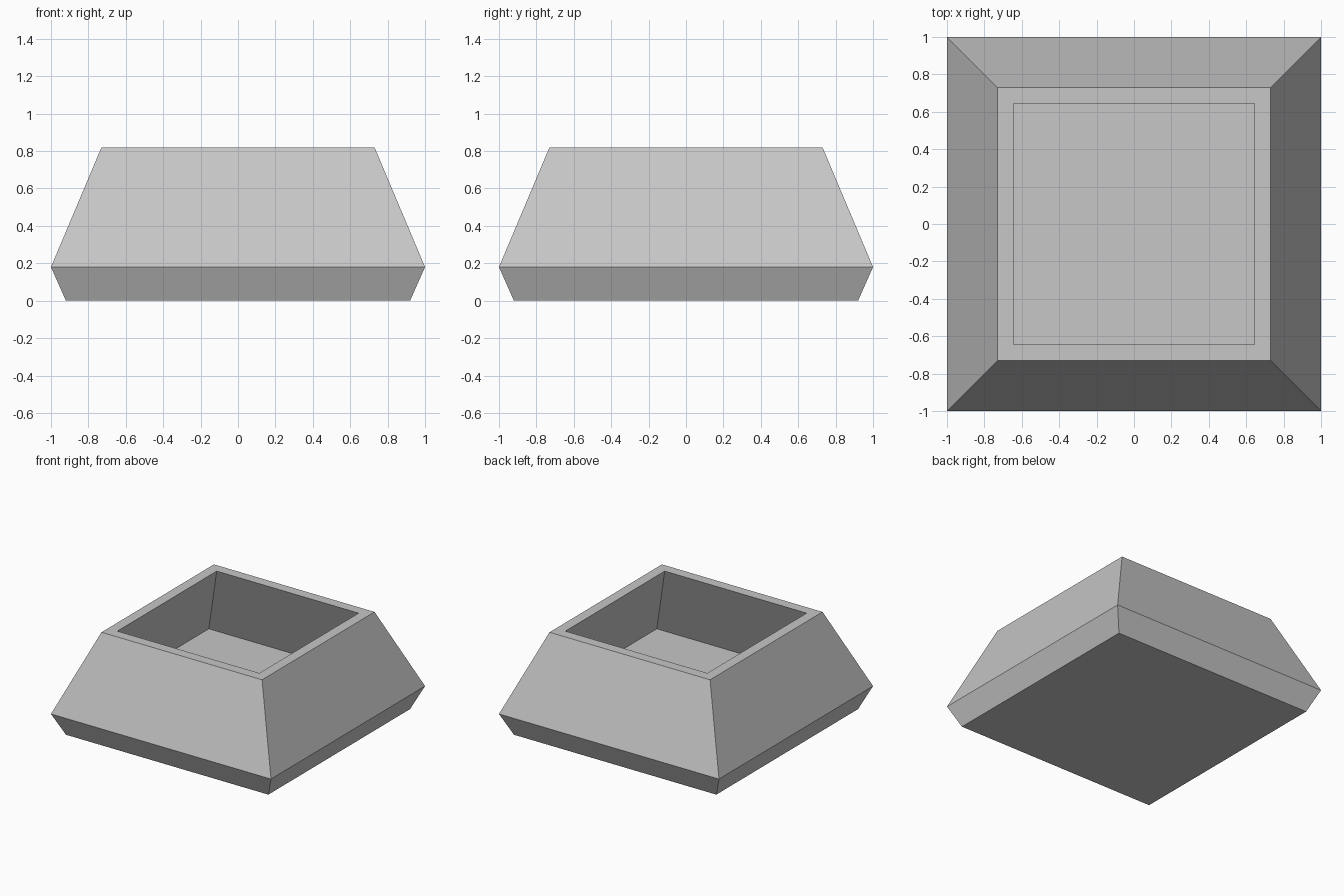
import bpy
import bmesh

cube = bpy.data.objects.get("Cube")
if cube:
    bpy.data.objects.remove(cube, do_unlink=True)

grey = bpy.data.materials.new("plain grey")
grey.use_nodes = True
colour = (0.57, 0.57, 0.57, 1)
grey.diffuse_color = colour
grey.node_tree.nodes["Principled BSDF"].inputs["Base Color"].default_value = colour

# Square profile (half width, height): base, widest edge, rim, hollow floor
PROFILE = [(0.92, 0), (1, 0.18), (0.73, 0.82), (0.645, 0.82), (0.885, 0.19)]
CORNERS = [(-1, -1), (1, -1), (1, 1), (-1, 1)]


def square_basin(name, profile, material):
    """Stack square rings, join them with walls and cap both ends."""
    bm = bmesh.new()
    rings = [[bm.verts.new((x * half, y * half, z)) for x, y in CORNERS]
             for half, z in profile]
    for low, high in zip(rings, rings[1:]):
        for i in range(4):
            j = (i + 1) % 4
            bm.faces.new((low[i], low[j], high[j], high[i]))
    bm.faces.new(rings[0][::-1])
    bm.faces.new(rings[-1])
    bmesh.ops.recalc_face_normals(bm, faces=bm.faces)
    mesh = bpy.data.meshes.new(name)
    bm.to_mesh(mesh)
    bm.free()
    mesh.materials.append(material)
    obj = bpy.data.objects.new(name, mesh)
    bpy.context.collection.objects.link(obj)
    return obj


# Hollow, tapered square basin with flat faces
square_basin("square_basin", PROFILE, grey)
